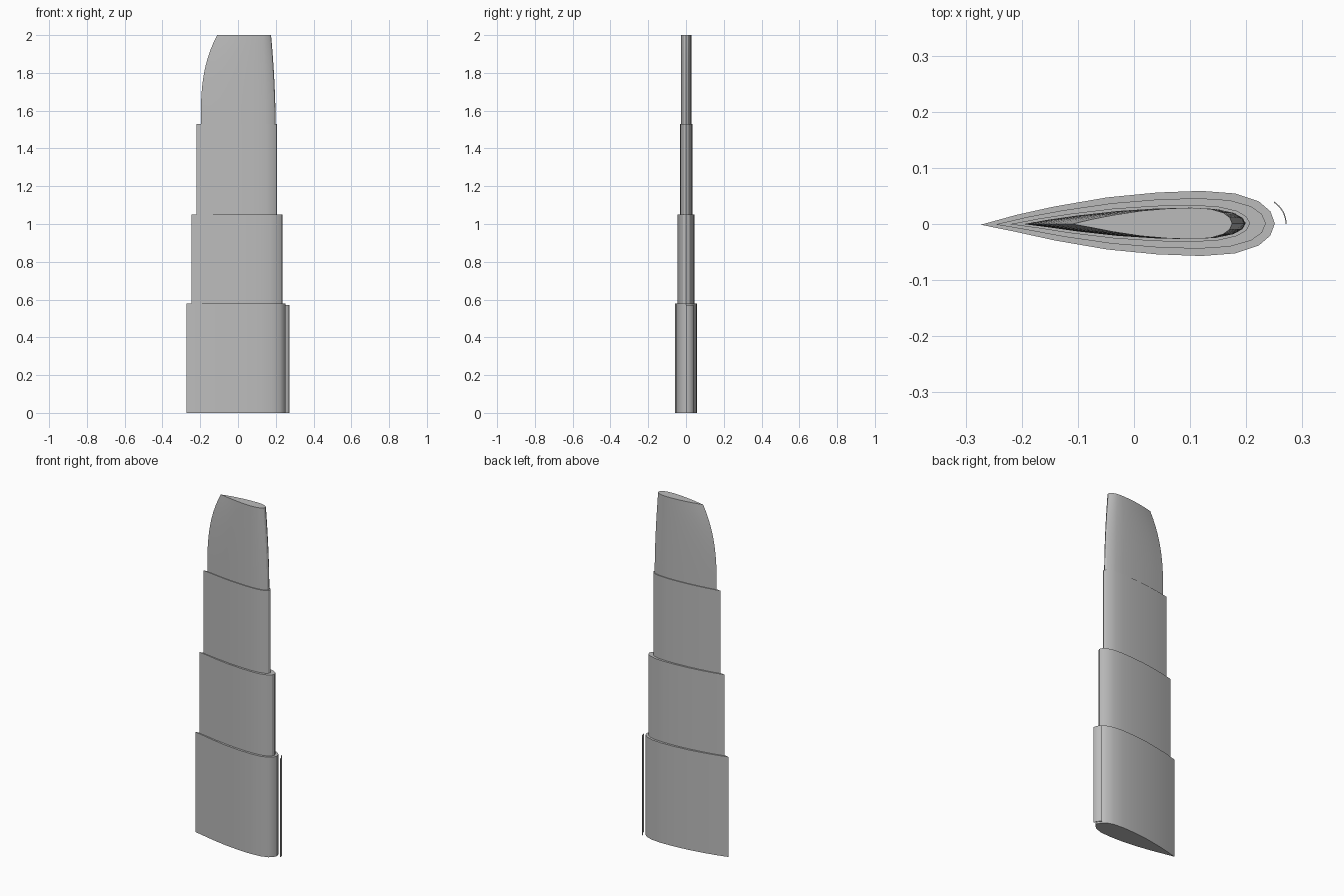
import bpy, bmesh, math
from mathutils import Vector

cube = bpy.data.objects.get("Cube")
if cube:
    bpy.data.objects.remove(cube)

grey = bpy.data.materials.new("plain grey")
grey.use_nodes = True
colour = (0.5, 0.5, 0.5, 1)
grey.diffuse_color = colour
grey.node_tree.nodes["Principled BSDF"].inputs["Base Color"].default_value = colour

# Foil half outline: chord fraction from the sharp edge, thickness fraction
HALF = [(0.12, 0.26), (0.25, 0.52), (0.43, 0.80), (0.6, 0.95), (0.75, 1.0),
        (0.865, 0.92), (0.945, 0.68), (0.985, 0.37)]
FOIL = [(0, -0.04)] + [(u, -v) for u, v in HALF] + [(1, 0)] + HALF[::-1]


def loft(name, rings):
    """Skin a closed solid through a stack of equal-length point rings."""
    bm = bmesh.new()
    loops = [[bm.verts.new(p) for p in ring] for ring in rings]
    n = len(loops[0])
    for low, high in zip(loops, loops[1:]):
        for i in range(n):
            j = (i + 1) % n
            bm.faces.new((low[i], low[j], high[j], high[i]))
    bm.faces.new(loops[0][::-1])
    bm.faces.new(loops[-1])
    bmesh.ops.recalc_face_normals(bm, faces=bm.faces)
    mesh = bpy.data.meshes.new(name)
    bm.to_mesh(mesh)
    bm.free()
    mesh.materials.append(grey)
    obj = bpy.data.objects.new(name, mesh)
    bpy.context.collection.objects.link(obj)
    bpy.ops.object.select_all(action='DESELECT')
    obj.select_set(True)
    bpy.context.view_layer.objects.active = obj
    bpy.ops.object.shade_smooth_by_angle(angle=math.radians(30))
    return obj


def foil_ring(z, back, front, half):
    return [Vector((back + u * (front - back), v * half + 0.001, z)) for u, v in FOIL]


# Three straight telescoping sections
for name, z0, z1, back, front, half in [
        ("base_section", 0, 0.58, -0.273, 0.251, 0.058),
        ("lower_section", 0.58, 1.05, -0.247, 0.235, 0.045),
        ("upper_section", 1.05, 1.53, -0.221, 0.207, 0.033)]:
    loft(name, [foil_ring(z, back, front, half) for z in (z0, z1)])

# Tip section, its edges sweeping inward toward the top
tip = []
for i in range(13):
    t = i / 12
    tip.append(foil_ring(1.53 + 0.47 * t, -0.197 + 0.087 * t ** 2.9,
                         0.199 - 0.024 * t ** 1.8, 0.028))
loft("tip_section", tip)

# Thin curved slat ahead of the base section
outer, inner = [], []
for i in range(9):
    a = math.radians(58) * i / 8
    for points, r in ((outer, 0.047), (inner, 0.045)):
        points.append((0.225 + r * math.cos(a), r * math.sin(a)))
outline = outer + inner[::-1]
loft("leading_slat", [[(x, y, z) for x, y in outline] for z in (0, 0.57)])
